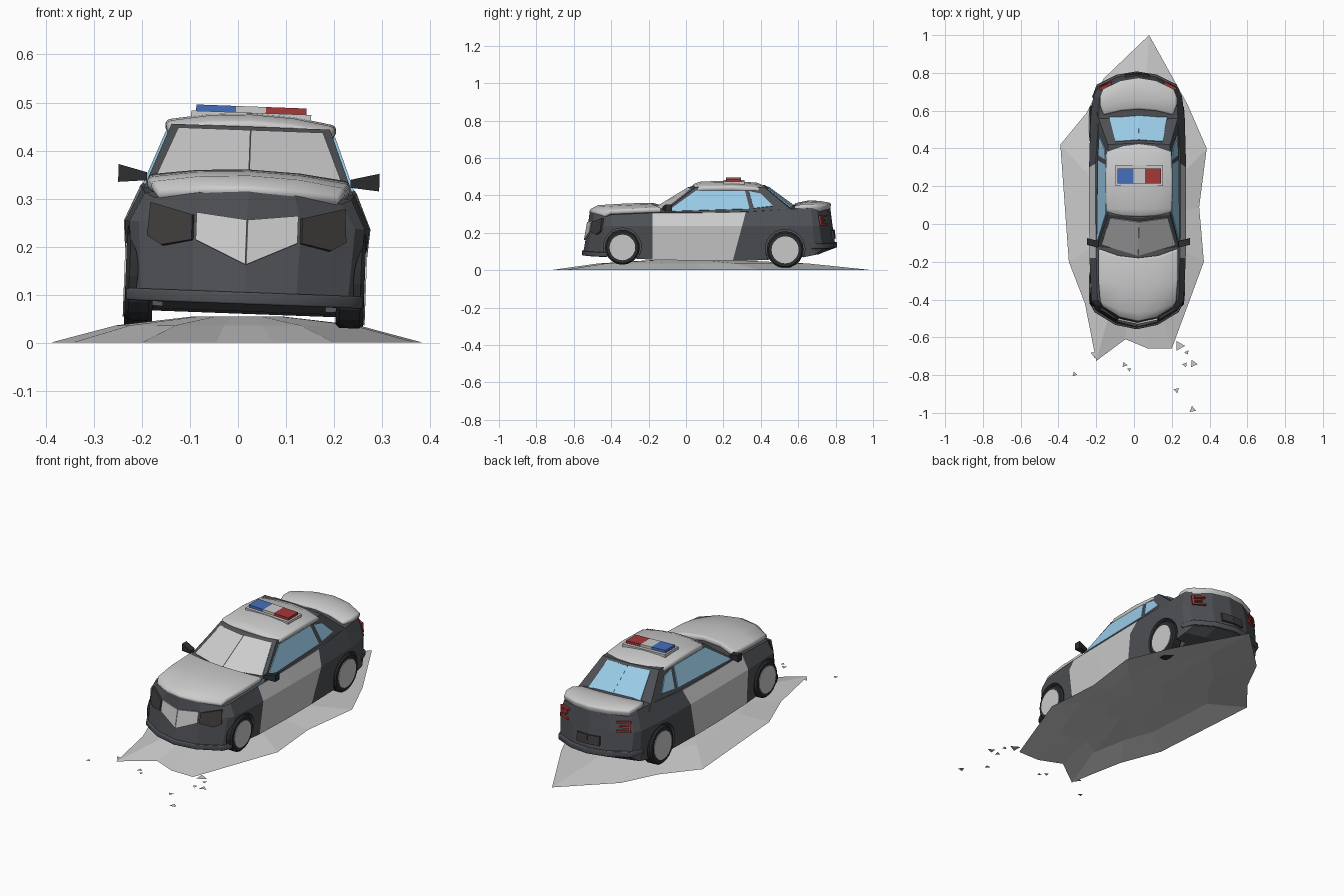
import bpy, bmesh, math
from mathutils import Matrix

if "Cube" in bpy.data.objects:
    bpy.data.objects.remove(bpy.data.objects["Cube"])

# The whole car leans a little to one side
LEAN = Matrix.Translation((0.01, 0, 0)) @ Matrix.Rotation(0.037, 4, 'Y')
US = (-1, -0.5, 0, 0.5, 1)


def material(name, r, g, b):
    m = bpy.data.materials.new(name)
    m.diffuse_color = (r, g, b, 1)
    m.use_nodes = True
    m.node_tree.nodes["Principled BSDF"].inputs["Base Color"].default_value = m.diffuse_color
    return m


DARK = material("dark_paint", 0.075, 0.08, 0.09)
RUBBER = material("rubber", 0.025, 0.027, 0.03)
LAMP = material("dark_lamp", 0.05, 0.045, 0.045)
GLASS = material("blue_glass", 0.32, 0.60, 0.80)
BLUE = material("blue_light", 0.06, 0.16, 0.50)
RED = material("red_light", 0.38, 0.04, 0.04)


def lerp(a, b, t):
    return a + (b - a) * t


def make(name, verts, faces, mats=(), lean=True):
    me = bpy.data.meshes.new(name)
    me.from_pydata(verts, [], faces)
    bm = bmesh.new()
    bm.from_mesh(me)
    bmesh.ops.delete(bm, geom=[v for v in bm.verts if not v.link_faces], context='VERTS')
    bmesh.ops.recalc_face_normals(bm, faces=bm.faces)
    if sum(f.normal.z for f in bm.faces) < -0.5 * len(bm.faces):
        bmesh.ops.reverse_faces(bm, faces=bm.faces)
    bm.to_mesh(me)
    bm.free()
    ob = bpy.data.objects.new(name, me)
    bpy.context.collection.objects.link(ob)
    for m in mats:
        me.materials.append(m)
    if lean:
        ob.matrix_world = LEAN
    return ob


def panel(name, faces, mat=None, thick=0.012, mirror=False):
    """Thin plate from polygons; mirrored copies on request."""
    if mirror:
        faces = faces + [[(-x, y, z) for x, y, z in reversed(f)] for f in faces]
    verts = [p for f in faces for p in f]
    idx, n = [], 0
    for f in faces:
        idx.append(list(range(n, n + len(f))))
        n += len(f)
    ob = make(name, verts, idx, [mat] if mat else [])
    s = ob.modifiers.new("thickness", 'SOLIDIFY')
    s.thickness, s.offset = thick, 0
    return ob


def slab(name, rows, thick, mat=None, bevel=0.012):
    """Curved plate; rows are (y, half width, edge z, crown, bend)."""
    verts = [(u * w, y + b * u * u, z + c * (1 - u * u)) for y, w, z, c, b in rows for u in US]
    faces = [(i * 5 + j, i * 5 + j + 1, i * 5 + j + 6, i * 5 + j + 5)
             for i in range(len(rows) - 1) for j in range(4)]
    ob = make(name, verts, faces, [mat] if mat else [])
    s = ob.modifiers.new("thickness", 'SOLIDIFY')
    s.thickness, s.offset = thick, -1
    b = ob.modifiers.new("round", 'BEVEL')
    b.width, b.segments, b.angle_limit = bevel, 3, math.radians(45)
    for p in ob.data.polygons:
        p.use_smooth = True
    return ob


def box(name, x0, x1, y0, y1, z0, z1, mat=None):
    v = [(x, y, z) for x in (x0, x1) for y in (y0, y1) for z in (z0, z1)]
    f = [(0, 1, 3, 2), (4, 6, 7, 5), (0, 4, 5, 1), (2, 3, 7, 6), (0, 2, 6, 4), (1, 5, 7, 3)]
    return make(name, v, f, [mat] if mat else [])


def disc(name, x, y, z, r, width, mat=None, n=20):
    """Cylinder lying along x."""
    v = [(x + s * width / 2, y + r * math.cos(a), z + r * math.sin(a))
         for s in (-1, 1) for a in (2 * math.pi * k / n for k in range(n))]
    f = [(k, (k + 1) % n, n + (k + 1) % n, n + k) for k in range(n)]
    return make(name, v, f + [list(range(n)), list(range(n, 2 * n))], [mat] if mat else [])


# Body: bottom y, top y, bend, bottom z, sill width, belt width, shoulder z, shoulder width, crown
stations = [(-0.55, -0.515, 0.09, 0.09, 0.215, 0.225, 0.295, 0.195, 0.02),
            (-0.46, -0.44, 0.04, 0.08, 0.235, 0.245, 0.305, 0.215, 0.02),
            (-0.18, -0.18, 0.0, 0.065, 0.24, 0.255, 0.315, 0.222, 0.02),
            (0.05, 0.05, 0.0, 0.06, 0.242, 0.257, 0.315, 0.225, 0.02),
            (0.25, 0.32, 0.0, 0.06, 0.242, 0.257, 0.32, 0.225, 0.02),
            (0.56, 0.56, 0.0, 0.065, 0.24, 0.25, 0.335, 0.21, 0.015),
            (0.72, 0.70, -0.03, 0.09, 0.228, 0.235, 0.34, 0.205, 0.01),
            (0.80, 0.77, -0.07, 0.12, 0.205, 0.215, 0.335, 0.19, 0.01)]
verts, faces, side = [], [], []
for yb, yt, bend, zb, wb, wm, zs, ws, crown in stations:
    t = (0.245 - zb) / (zs - zb)
    for y, w, z, c in ((yb, wb, zb, 0), (lerp(yb, yt, t), wm, 0.245, 0), (yt, ws, zs, crown)):
        verts += [(u * w, y + bend * u * u, z + c * (1 - u * u)) for u in US]
ring = [0, 1, 2, 3, 4, 9, 14, 13, 12, 11, 10, 5]
for s in range(len(stations) - 1):
    for k in range(12):
        a, b = ring[k] + 15 * s, ring[(k + 1) % 12] + 15 * s
        side.append(int(s in (2, 3) and k in (4, 5, 10, 11)))
        faces.append((a, b, b + 15, a + 15))
for base in (0, 15 * (len(stations) - 1)):
    for r in (0, 5):
        for c in range(4):
            i = base + r + c
            faces.append((i, i + 1, i + 6, i + 5))
            side.append(0)
body = make("body", verts, faces, [DARK, None])
for p, s in zip(body.data.polygons, side):
    p.material_index = s

# Wheels, hubs and wheel arches
for tag, y, z, r in (("front", -0.34, 0.131, 0.093), ("rear", 0.53, 0.118, 0.098)):
    for sname, sx in (("left", -1), ("right", 1)):
        cutter = disc("arch_cutter", sx * 0.25, y, z + 0.003, r + 0.008, 0.16, DARK, 24)
        cutter.hide_render = True
        cutter.hide_viewport = False
        cutter.display_type = 'WIRE'
        m = body.modifiers.new("arch", 'BOOLEAN')
        m.operation, m.object = 'DIFFERENCE', cutter
        tyre = disc(f"{tag}_{sname}_tyre", sx * 0.22, y, z, r, 0.058, RUBBER)
        b = tyre.modifiers.new("round", 'BEVEL')
        b.width, b.segments, b.angle_limit = 0.008, 1, math.radians(45)
        disc(f"{tag}_{sname}_hub", sx * 0.235, y, z, r * 0.74, 0.034)

# Cabin frame
half = [(0, -0.2), (0.22, -0.13), (0.22, 0.59), (0, 0.62), (-0.22, 0.59), (-0.22, -0.13)]
top = [(0, 0.03), (0.165, 0.05), (0.165, 0.42), (0, 0.43), (-0.165, 0.42), (-0.165, 0.05)]
make("cabin", [(x, y, 0.31) for x, y in half] + [(x, y, 0.45) for x, y in top],
     [(k, (k + 1) % 6, 6 + (k + 1) % 6, 6 + k) for k in range(6)] +
     [list(range(6)), list(range(6, 12))], [DARK])


def on_cabin(front, x, t):
    cb, eb, ct, et = (-0.2, 0.07, 0.03, 0.02) if front else (0.62, -0.03, 0.43, -0.01)
    w = lerp(0.22, 0.165, t)
    return (x, lerp(cb, ct, t) + abs(x) / w * lerp(eb, et, t), lerp(0.31, 0.45, t))


def end_glass(name, front, xb, tb, xt, tt, mat):
    panel(name, [[on_cabin(front, 0, tb), on_cabin(front, xb, tb),
                  on_cabin(front, xt, tt), on_cabin(front, 0, tt)]], mat, 0.01, True)


end_glass("windshield", True, 0.195, 0.15, 0.15, 0.92, None)
end_glass("rear_window", False, 0.155, 0.15, 0.125, 0.93, GLASS)


def on_side(y, z):
    return (0.22 - (z - 0.31) * 0.393, y, z)


for name, pts in (("side_window", [(-0.1, 0.322), (0.055, 0.432), (0.315, 0.432), (0.34, 0.335)]),
                  ("quarter_window", [(0.337, 0.428), (0.40, 0.415), (0.465, 0.35), (0.362, 0.338)])):
    panel(name, [[on_side(*p) for p in pts]], GLASS, 0.01, True)

# Pale hood, roof and trunk skins, dark bumper lips
slab("hood", [(-0.52, 0.19, 0.302, 0.02, 0.08), (-0.47, 0.205, 0.328, 0.02, 0.06),
              (-0.32, 0.213, 0.337, 0.02, 0.03), (-0.18, 0.213, 0.343, 0.018, 0.05)], 0.03)
slab("roof", [(0.035, 0.168, 0.44, 0.02, 0.015), (0.08, 0.178, 0.455, 0.02, 0), (0.25, 0.18, 0.458, 0.02, 0),
              (0.38, 0.175, 0.45, 0.018, 0), (0.435, 0.165, 0.43, 0.015, -0.01)], 0.03)
slab("trunk_lid", [(0.605, 0.185, 0.35, 0.01, -0.03), (0.66, 0.205, 0.36, 0.012, -0.03),
                   (0.72, 0.205, 0.36, 0.01, -0.045), (0.777, 0.19, 0.35, 0.01, -0.06)], 0.038)
slab("front_lip", [(-0.557, 0.222, 0.105, 0, 0.09), (-0.45, 0.248, 0.105, 0, 0.03)], 0.025, DARK, 0.004)
slab("rear_lip", [(0.70, 0.238, 0.15, 0, -0.03), (0.808, 0.212, 0.15, 0, -0.07)], 0.028, DARK, 0.004)


# Grille, headlamps, plate and tail lamps laid on the curved ends
def nose(x, z):
    return (x, lerp(-0.55, -0.515, (z - 0.09) / 0.205) + 0.09 * (x / 0.222) ** 2 - 0.002, z)


def tail(x, z):
    return (x, lerp(0.80, 0.77, (z - 0.12) / 0.215) - 0.07 * (x / 0.212) ** 2 + 0.002, z)


panel("grille", [[nose(*p) for p in ((0, 0.255), (0.105, 0.267), (0.105, 0.21), (0, 0.162))]],
      None, 0.012, True)
panel("headlamp", [[nose(*p) for p in ((0.112, 0.262), (0.2, 0.285), (0.205, 0.215), (0.175, 0.197),
                                       (0.112, 0.21))]], LAMP, 0.012, True)
panel("rear_plate", [[tail(*p) for p in ((0, 0.17), (0.065, 0.17), (0.065, 0.215), (0, 0.215))]],
      LAMP, 0.012, True)
bars = [(0.14, 0.2, 0.29, 0.299), (0.155, 0.2, 0.268, 0.277), (0.14, 0.2, 0.246, 0.255), (0.192, 0.202, 0.246, 0.299)]
panel("tail_lamp", [[tail(a, c), tail(b, c), tail(b, d), tail(a, d)] for a, b, c, d in bars],
      RED, 0.014, True)

# Side mirrors
for sname, s in (("left", -1), ("right", 1)):
    ob = box(f"{sname}_mirror", s * 0.212, s * 0.272, -0.125, -0.09, 0.325, 0.362, RUBBER)
    for v in ob.data.vertices:
        if abs(v.co.x) < 0.24:
            v.co.z = lerp(0.335, v.co.z, 0.45)
        else:
            v.co.y += 0.015

# Roof light bar
box("light_bar_base", -0.125, 0.125, 0.2, 0.312, 0.462, 0.479)
for name, x0, x1, m in (("blue_lamp", -0.115, -0.032, BLUE), ("centre_lamp", -0.032, 0.03, None),
                        ("red_lamp", 0.03, 0.115, RED)):
    box(name, x0, x1, 0.215, 0.295, 0.472, 0.492, m)

# Low mound under the car: an open sheet
edge = [(0.08, 1.0), (0.285, 0.63), (0.385, 0.40), (0.345, 0.09), (0.37, -0.20), (0.2, -0.66),
        (0.075, -0.66), (-0.045, -0.61), (-0.2, -0.725), (-0.26, -0.42), (-0.345, -0.2),
        (-0.39, 0.42), (-0.25, 0.59), (-0.16, 0.77)]
n = len(edge)
rings = ((1, 0), (0.65, 0.036), (0.25, 0.054))
make("mound", [(x * s, y * s, z) for s, z in rings for x, y in edge],
     [(r * n + k, r * n + (k + 1) % n, (r + 1) * n + (k + 1) % n, (r + 1) * n + k)
      for r in range(2) for k in range(n)] + [list(range(2 * n, 3 * n))], lean=False)

# Scattered shards ahead of the car
shards = [(0.24, -0.645, 0.03), (0.28, -0.68, 0.014), (0.315, -0.74, 0.022), (0.27, -0.745, 0.015),
          (-0.05, -0.745, 0.016), (-0.025, -0.77, 0.012), (-0.315, -0.795, 0.014), (0.225, -0.88, 0.016),
          (0.31, -0.982, 0.02), (-0.21, -0.69, 0.02)]
pts, tris = [], []
for i, (x, y, r) in enumerate(shards):
    pts += [(x + r * math.cos(a + i), max(-1, y + r * math.sin(a + i)), 0.002) for a in (0, 2.1, 4.2)]
    tris.append((3 * i, 3 * i + 1, 3 * i + 2))
make("shards", pts, tris, lean=False)
